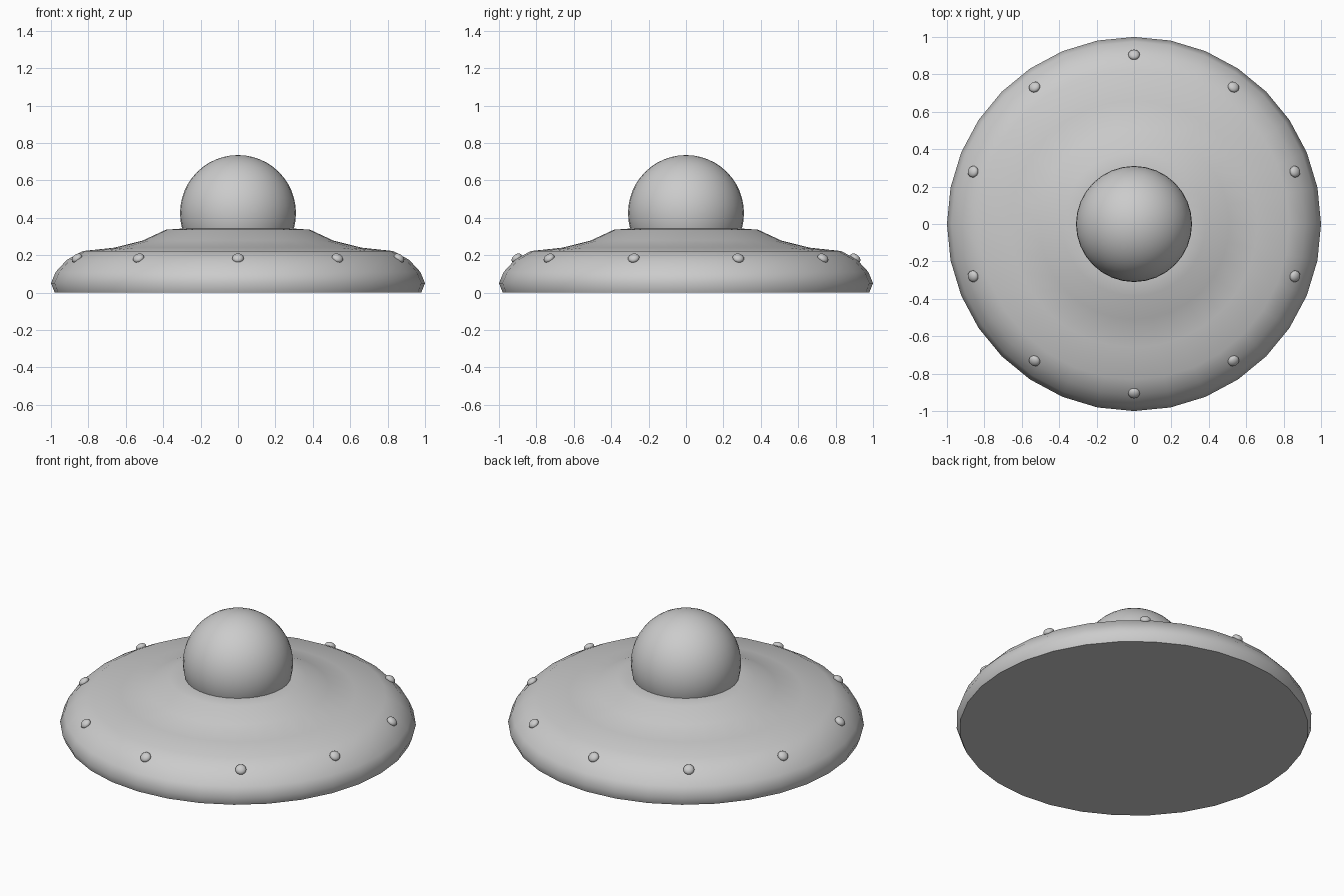
import bpy, bmesh, math
from mathutils import Matrix, Vector

cube = bpy.data.objects.get("Cube")
if cube:
    bpy.data.objects.remove(cube, do_unlink=True)

grey = bpy.data.materials.new("plain grey")
grey.use_nodes = True
colour = (0.6, 0.6, 0.6, 1)
grey.diffuse_color = colour
grey.node_tree.nodes["Principled BSDF"].inputs["Base Color"].default_value = colour


def finish(bm, name, sharp=50):
    """Turn a bmesh into a smooth-shaded object."""
    bmesh.ops.recalc_face_normals(bm, faces=bm.faces)
    mesh = bpy.data.meshes.new(name)
    bm.to_mesh(mesh)
    bm.free()
    mesh.materials.append(grey)
    obj = bpy.data.objects.new(name, mesh)
    bpy.context.collection.objects.link(obj)
    bpy.ops.object.select_all(action="DESELECT")
    obj.select_set(True)
    bpy.context.view_layer.objects.active = obj
    bpy.ops.object.shade_smooth_by_angle(angle=math.radians(sharp))
    return obj


def lathe(name, profile, sides):
    """Spin an (r, z) profile and cap both ends."""
    bm = bmesh.new()
    rings = []
    for r, z in profile:
        rings.append([bm.verts.new((r * math.cos(a), r * math.sin(a), z))
                      for a in (math.tau * i / sides for i in range(sides))])
    for low, high in zip(rings, rings[1:]):
        for i in range(sides):
            j = (i + 1) % sides
            bm.faces.new((low[i], low[j], high[j], high[i]))
    bm.faces.new(rings[0])
    bm.faces.new(rings[-1])
    return finish(bm, name)


# Saucer hull: flat underside, rounded rim, sloping shoulder
lathe("saucer_hull", [(0.98, 0), (1.0, 0.05), (0.975, 0.11), (0.915, 0.175),
                      (0.83, 0.222), (0.66, 0.24), (0.51, 0.278),
                      (0.385, 0.336), (0.3, 0.342)], 32)

# Dome: sphere sunk into the shoulder, open end hidden inside the hull
bm = bmesh.new()
bmesh.ops.create_uvsphere(bm, u_segments=32, v_segments=24, radius=0.31,
                          matrix=Matrix.Translation((0, 0, 0.425)))
bmesh.ops.bisect_plane(bm, geom=bm.verts[:] + bm.edges[:] + bm.faces[:],
                       plane_co=(0, 0, 0.33), plane_no=(0, 0, -1), clear_outer=True)
finish(bm, "dome")

# Rim lights: flattened beads lying on the sloping rim
count = 10
tilt = Vector((0.62, 0, 0.78)).to_track_quat("Z", "Y").to_matrix().to_4x4()
for i in range(count):
    spin = Matrix.Rotation(math.pi / 2 + math.tau * i / count, 4, "Z")
    place = spin @ Matrix.Translation((0.905, 0, 0.184)) @ tilt
    bm = bmesh.new()
    bmesh.ops.create_uvsphere(bm, u_segments=16, v_segments=10, radius=0.031,
                              matrix=place @ Matrix.Diagonal((1, 1, 0.65, 1)))
    finish(bm, f"rim_light_{i + 1}")
